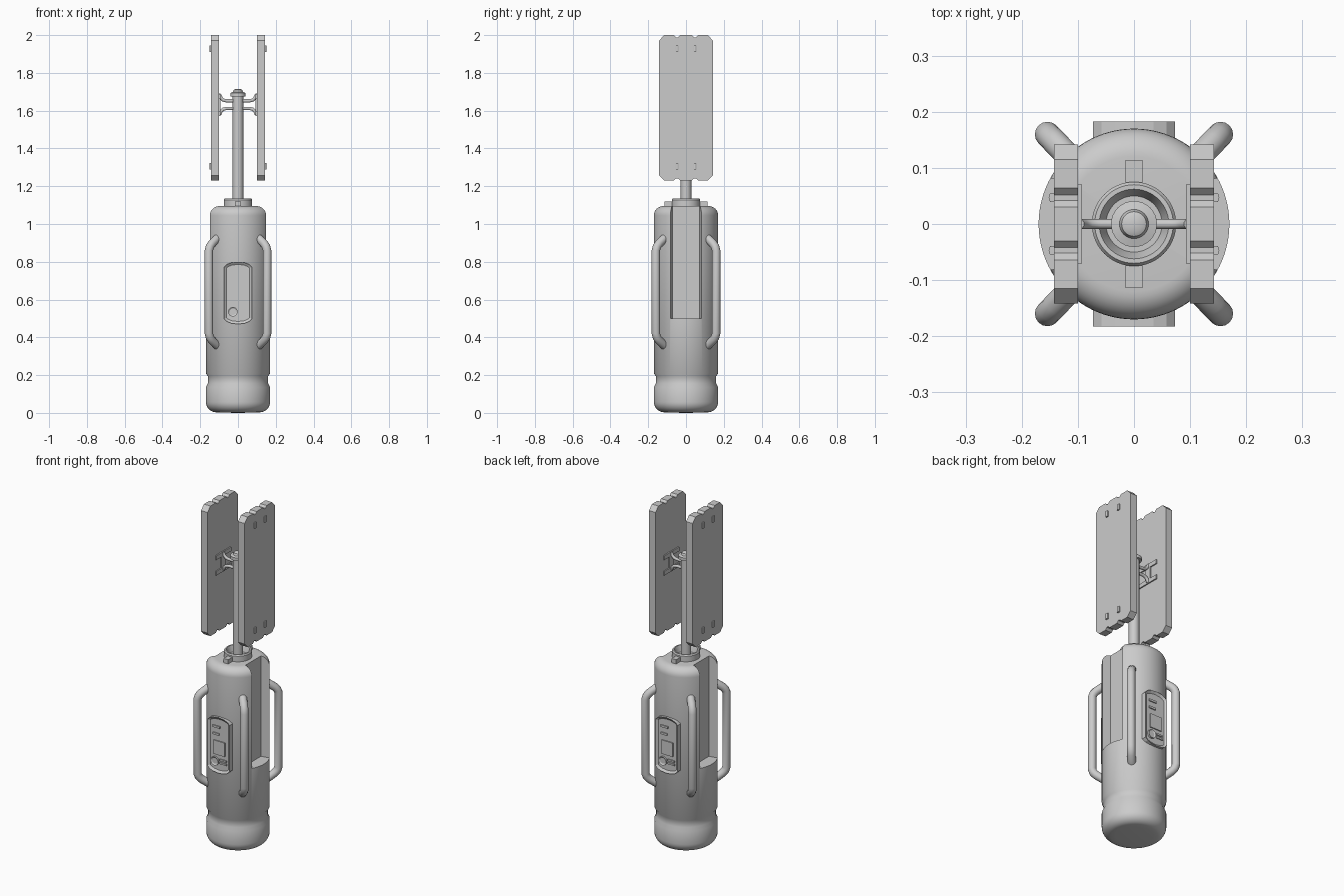
import bpy, bmesh, math
from mathutils import Matrix, Vector

if "Cube" in bpy.data.objects:
    bpy.data.objects.remove(bpy.data.objects["Cube"])

grey = bpy.data.materials.new("plain_grey")
grey.use_nodes = True
colour = (0.6, 0.6, 0.6, 1)
grey.diffuse_color = colour
grey.node_tree.nodes["Principled BSDF"].inputs["Base Color"].default_value = colour


def smooth(ob, angle=35):
    bpy.ops.object.select_all(action='DESELECT')
    ob.select_set(True)
    bpy.context.view_layer.objects.active = ob
    bpy.ops.object.shade_smooth_by_angle(angle=math.radians(angle))


def finish(bm, name, turn=0.0):
    """Turn the mesh about z and make it an object."""
    bmesh.ops.rotate(bm, verts=bm.verts, matrix=Matrix.Rotation(turn, 3, 'Z'))
    bmesh.ops.recalc_face_normals(bm, faces=bm.faces)
    me = bpy.data.meshes.new(name)
    bm.to_mesh(me)
    bm.free()
    me.materials.append(grey)
    ob = bpy.data.objects.new(name, me)
    bpy.context.collection.objects.link(ob)
    return ob


def lathe(name, profile, steps=64):
    bm = bmesh.new()
    vs = [bm.verts.new((r, 0, z)) for r, z in profile]
    es = [bm.edges.new(p) for p in zip(vs, vs[1:])]
    bmesh.ops.spin(bm, geom=vs + es, axis=(0, 0, 1), cent=(0, 0, 0),
                   angle=math.tau, steps=steps)
    bmesh.ops.remove_doubles(bm, verts=bm.verts, dist=0.0001)
    ob = finish(bm, name)
    smooth(ob)
    return ob


def prism(name, outline, place, depth, turn=0.0, rim=0, sink=0):
    """Extrude an outline; optionally inset its far cap and sink it."""
    bm = bmesh.new()
    cap = bm.faces.new([bm.verts.new(place(a, b)) for a, b in outline])
    far = bmesh.ops.extrude_face_region(bm, geom=[cap], use_keep_orig=True)["geom"]
    bmesh.ops.translate(bm, vec=depth,
                        verts=[v for v in far if isinstance(v, bmesh.types.BMVert)])
    bmesh.ops.recalc_face_normals(bm, faces=bm.faces)
    if rim:
        face = [f for f in far if isinstance(f, bmesh.types.BMFace)]
        bmesh.ops.inset_region(bm, faces=face, thickness=rim)
        bmesh.ops.translate(bm, verts=face[0].verts,
                            vec=-Vector(depth).normalized() * sink)
    return finish(bm, name, turn)


def box(name, x, y, z, turn=0.0):
    corners = [(x[0], z[0]), (x[1], z[0]), (x[1], z[1]), (x[0], z[1])]
    return prism(name, corners, lambda a, b: (a, y[0], b), (0, y[1] - y[0], 0), turn)


def tube(name, points, radius, turn=0.0, sides=16):
    """Sweep a circle along a path that lies in the xz plane."""
    bm = bmesh.new()
    pts = [Vector((x, 0, z)) for x, z in points]
    rings = []
    for i, p in enumerate(pts):
        t = (pts[min(i + 1, len(pts) - 1)] - pts[max(i - 1, 0)]).normalized()
        side, up = Vector((0, 1, 0)), t.cross(Vector((0, 1, 0)))
        rings.append([bm.verts.new(p + radius * (math.cos(a) * side + math.sin(a) * up))
                      for a in (math.tau * k / sides for k in range(sides))])
    for r, s in zip(rings, rings[1:]):
        for k in range(sides):
            n = (k + 1) % sides
            bm.faces.new((r[k], r[n], s[n], s[k]))
    bm.faces.new(rings[0])
    bm.faces.new(rings[-1])
    ob = finish(bm, name, turn)
    smooth(ob, 50)


def arc(cx, cz, r, start, end, n=6):
    return [(cx + r * math.cos(math.radians(start + (end - start) * i / n)),
             cz + r * math.sin(math.radians(start + (end - start) * i / n)))
            for i in range(n + 1)]


# Cylindrical body with a groove near the foot
body = lathe("body", [(0, 0), (0.1, 0.002)] + arc(0.115, 0.058, 0.055, -80, 0, 8)
             + [(0.17, 0.135), (0.16, 0.155), (0.16, 0.195), (0.17, 0.21)]
             + arc(0.12, 1.045, 0.05, 0, 90, 8) + [(0, 1.095)], 96)

# Side slots that the panels fold into
for s in (0, 1):
    slot = prism("slot_cutter", [(0.1, -0.072), (0.2, -0.092), (0.2, 0.092), (0.1, 0.072)],
                 lambda a, b: (a, b, 0.5), (0, 0, 0.8), s * math.pi)
    mod = body.modifiers.new("slot", 'BOOLEAN')
    mod.object, mod.operation, mod.solver = slot, 'DIFFERENCE', 'EXACT'
    bpy.ops.object.select_all(action='DESELECT')
    bpy.context.view_layer.objects.active = body
    body.select_set(True)
    bpy.ops.object.modifier_apply(modifier=mod.name)
    bpy.data.objects.remove(slot)
smooth(body)

# Collar, mast and mast cap
lathe("collar", [(0.075, 1.08), (0.075, 1.128), (0.07, 1.135), (0.062, 1.135),
                 (0.058, 1.125), (0.05, 1.1), (0, 1.1)])
lathe("mast", [(0.028, 1.09), (0.028, 1.68), (0, 1.68)], 32)
lathe("mast_cap", [(0, 1.676), (0.041, 1.676), (0.041, 1.694), (0.026, 1.698),
                   (0.022, 1.71), (0.014, 1.714), (0, 1.714)], 32)

# Outline of one folding panel: clipped corners and two notches per end
half = [(0, 2.0), (0.03, 2.0), (0.042, 1.988), (0.052, 1.988), (0.064, 2.0),
        (0.115, 2.0), (0.142, 1.972)]
half += [(y, 3.23 - z) for y, z in reversed(half)]
panel_outline = half + [(-y, z) for y, z in reversed(half) if y > 0]

# Outline of the control panel: shallow arcs at both ends
end = [(0.073, 0.772), (0.058, 0.787), (0.035, 0.796), (0, 0.8)]
control_side = [(x, 1.27 - z) for x, z in reversed(end)] + end
control_outline = control_side + [(-x, z) for x, z in reversed(control_side) if x > 0]

for side in (0, 1):
    turn = side * math.pi
    tag = ("left", "right")[side]
    face = ("front", "back")[side]

    # Folding panel with small outer pins
    prism(tag + "_panel", panel_outline, lambda a, b: (0.1, a, b), (0.043, 0, 0), turn)
    for y in (-0.047, 0.047):
        for z in (1.305, 1.927):
            pin = arc(0.14, y, 0.012, -40, 40, 4)
            pin = [(0.138, y - 0.008)] + pin + [(0.138, y + 0.008)]
            prism(tag + "_panel_pin", pin, lambda a, b, z=z: (a, b, z - 0.017),
                  (0, 0, 0.034), turn)

    # Bracket and its two curved arms
    box(tag + "_bracket_plate", (0.093, 0.101), (-0.02, 0.02), (1.575, 1.69), turn)
    for z in (1.585, 1.677):
        box(tag + "_bracket_rail", (0.093, 0.101), (-0.07, 0.07), (z - 0.012, z + 0.012), turn)
    for flip in (-1, 1):
        path = [(0.02, 0.02), (0.06, 0.02), (0.078, 0.024), (0.09, 0.036), (0.097, 0.052)]
        tube(tag + "_bracket_arm", [(x, 1.632 + flip * h) for x, h in path], 0.009, turn, 10)

    # Clip on top of the body
    box(face + "_top_clip", (-0.015, 0.015), (-0.114, -0.06), (1.085, 1.12), turn)

    # Control panel with a raised rim, screen, buttons and dial
    prism(face + "_control_panel", control_outline, lambda a, b: (a, -0.13, b),
          (0, -0.053, 0), turn, 0.014, 0.01)
    for part, x, z in (("screen", (-0.036, 0.038), (0.575, 0.657)),
                       ("upper_button", (-0.042, 0.005), (0.733, 0.745)),
                       ("lower_button", (-0.042, 0.0), (0.69, 0.702)),
                       ("small_key", (0.005, 0.048), (0.543, 0.553)),
                       ("small_key", (0.005, 0.048), (0.524, 0.534))):
        box(face + "_" + part, x, (-0.17, -0.179), z, turn)
    prism(face + "_dial", arc(-0.027, 0.535, 0.025, 0, 345, 23),
          lambda a, b: (a, -0.17, b), (0, -0.013, 0), turn, 0.008, 0.005)

# Four grab handles on the diagonals
grip = [(0.135, 0.935), (0.165, 0.92), (0.2, 0.895), (0.214, 0.88), (0.222, 0.86)]
grip += [(r, 1.28 - z) for r, z in reversed(grip)]
for i, corner in enumerate(("back_left", "back_right", "front_right", "front_left")):
    tube(corner + "_handle", grip, 0.0225, math.radians(46 if i % 2 == 0 else 44) + i * math.pi / 2)
